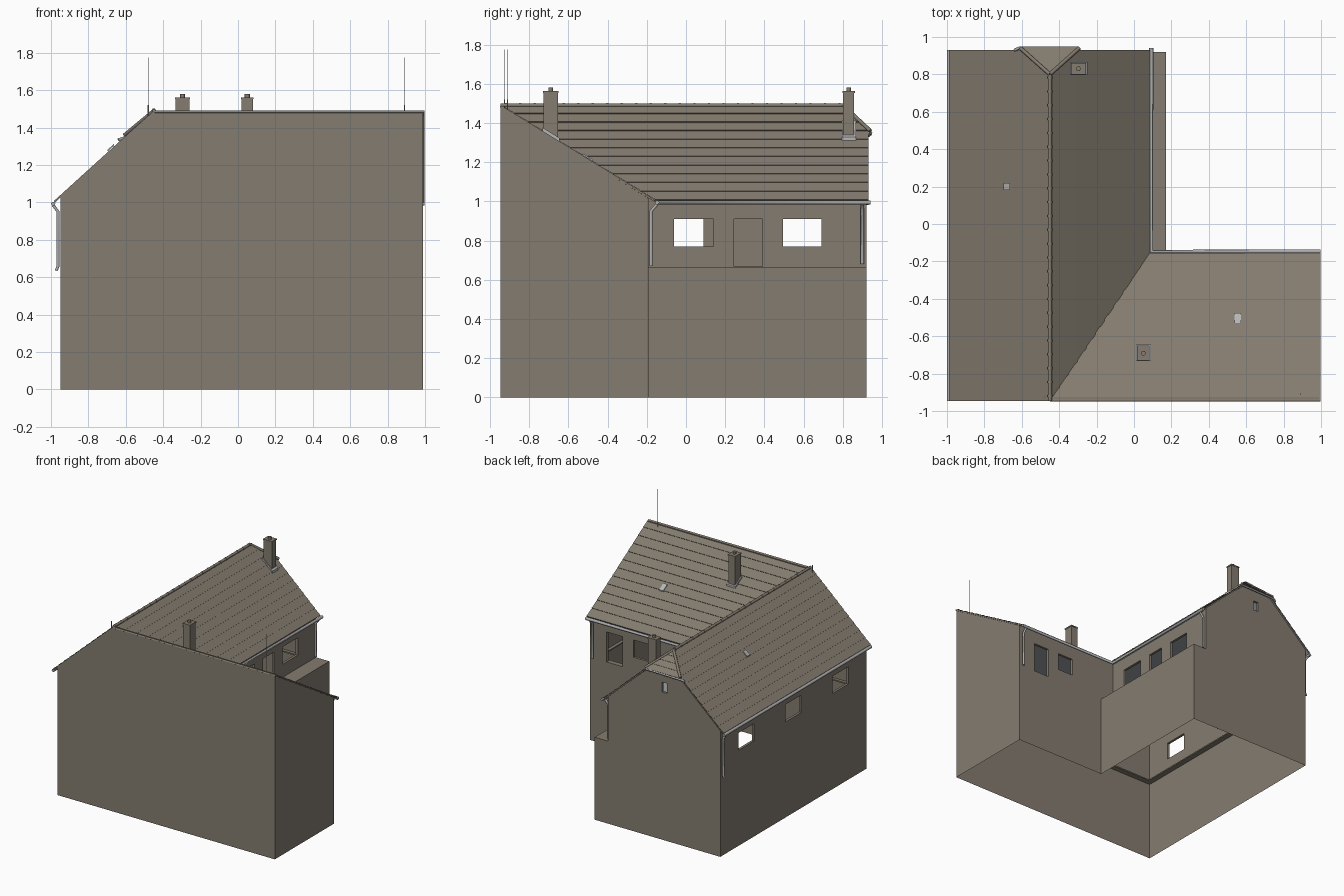
import bpy, bmesh
from mathutils import Vector

cube = bpy.data.objects.get("Cube")
if cube:
    bpy.data.objects.remove(cube, do_unlink=True)


def material(name, color):
    m = bpy.data.materials.new(name)
    m.use_nodes = True
    m.diffuse_color = (*color, 1)
    bsdf = m.node_tree.nodes["Principled BSDF"]
    bsdf.inputs["Base Color"].default_value = (*color, 1)
    return m


WALL = material("plaster", (0.23, 0.20, 0.16))
ROOF = material("roof tile", (0.23, 0.20, 0.16))
CEILING = material("ceiling grey", (0.34, 0.355, 0.38))
METAL = material("zinc grey", (0.42, 0.42, 0.43))
LIGHT = material("light flashing grey", (0.47, 0.47, 0.47))

FRONT, BACK, INNER = -0.945, 0.92, -0.19
WEST, EAST, END, LEDGE = -0.95, 0.05, 0.99, 0.17
FLOOR, THICK, RIM = 0.665, 0.02, 0.045


def add(name, bm, *mats):
    bmesh.ops.recalc_face_normals(bm, faces=bm.faces)
    me = bpy.data.meshes.new(name)
    bm.to_mesh(me)
    bm.free()
    for m in mats:
        me.materials.append(m)
    ob = bpy.data.objects.new(name, me)
    bpy.context.collection.objects.link(ob)
    return ob


def prism(name, pts, offset, mat):
    """Solid made by sweeping a planar polygon along an offset."""
    bm = bmesh.new()
    face = bm.faces.new([bm.verts.new(p) for p in pts])
    new = bmesh.ops.extrude_face_region(bm, geom=[face], use_keep_orig=True)
    verts = [g for g in new["geom"] if isinstance(g, bmesh.types.BMVert)]
    bmesh.ops.translate(bm, verts=verts, vec=offset)
    return add(name, bm, mat)


def box(name, lo, hi, mat):
    (a, b, c), (d, e, f) = lo, hi
    return prism(name, [(a, b, c), (d, b, c), (d, e, c), (a, e, c)], (0, 0, f - c), mat)


def pipe(name, pts, radius, mat=METAL):
    cu = bpy.data.curves.new(name, "CURVE")
    cu.dimensions = "3D"
    cu.bevel_depth = radius
    cu.bevel_resolution = 1
    cu.use_fill_caps = True
    sp = cu.splines.new("POLY")
    sp.points.add(len(pts) - 1)
    for p, co in zip(sp.points, pts):
        p.co = (*co, 1)
    sp.use_smooth = True
    cu.materials.append(mat)
    ob = bpy.data.objects.new(name, cu)
    bpy.context.collection.objects.link(ob)
    return ob


def cut(wall, lo, hi):
    cutter = box(wall.name + "_cutter", lo, hi, WALL)
    cutter.hide_render = cutter.hide_viewport = True
    mod = wall.modifiers.new("opening", "BOOLEAN")
    mod.operation, mod.solver, mod.object = "DIFFERENCE", "EXACT", cutter


# Lower storey: open shell with a flat ledge beside the upper wall
outline = [(WEST, FRONT), (END, FRONT), (END, INNER), (LEDGE, INNER), (LEDGE, BACK), (WEST, BACK)]
bm = bmesh.new()
low = [bm.verts.new((x, y, 0)) for x, y in outline]
top = [bm.verts.new((x, y, FLOOR)) for x, y in outline]
for i in range(len(outline)):
    j = (i + 1) % len(outline)
    bm.faces.new((low[i], low[j], top[j], top[i]))
add("lower_walls", bm, WALL)
box("ledge", (EAST - RIM, INNER, FLOOR - 0.01), (LEDGE, BACK, FLOOR), WALL)

# Narrow floor rim inside the walls
for lo, hi in (((WEST, FRONT), (END, FRONT + RIM)), ((WEST, FRONT + RIM), (WEST + RIM, BACK - RIM)),
               ((WEST, BACK - RIM), (EAST - RIM, BACK)), ((END - RIM, FRONT + RIM), (END, INNER)),
               ((EAST - RIM, INNER - RIM), (END - RIM, INNER))):
    box("floor_rim", (*lo, FLOOR - 0.01), (*hi, FLOOR), WALL)

# Flat grey ceilings over the upper rooms
box("main_ceiling", (WEST + THICK, FRONT + THICK, 1.0), (EAST - THICK, BACK - THICK, 1.008), CEILING)
box("wing_ceiling", (EAST - THICK, FRONT + THICK, 1.0), (END - THICK, INNER - THICK, 1.008), CEILING)

# Upper walls
eave = 1.015
prism("front_wall", [(x, FRONT, z) for x, z in
      [(WEST, FLOOR), (END, FLOOR), (END, 1.486), (-0.45, 1.486), (WEST, 1.036)]], (0, THICK, 0), WALL)
prism("wing_end_wall", [(END, y, z) for y, z in
      [(FRONT + THICK, FLOOR), (INNER, FLOOR), (INNER, eave), (FRONT + THICK, 1.467)]], (-THICK, 0, 0), WALL)
gable = prism("back_gable_wall", [(x, BACK, z) for x, z in
              [(WEST, FLOOR), (EAST, FLOOR), (EAST, 1.03), (-0.32, 1.358), (-0.58, 1.358), (WEST, 1.03)]],
              (0, -THICK, 0), WALL)
west = box("west_wall", (WEST, FRONT + THICK, FLOOR), (WEST + THICK, BACK - THICK, eave), WALL)
east = box("east_wall", (EAST - THICK, INNER - THICK, FLOOR), (EAST, BACK - THICK, eave), WALL)
wing = box("wing_inner_wall", (EAST, INNER - THICK, FLOOR), (END - THICK, INNER, eave), WALL)

# Window and door openings
SILL, HEAD, DOOR = 0.77, 0.91, FLOOR + 0.003
for y in (-0.61, -0.01, 0.59):
    cut(west, (WEST - 0.05, y - 0.1, SILL), (WEST + 0.1, y + 0.1, HEAD))
for y0, y1, z in ((-0.06, 0.14, SILL), (0.245, 0.39, DOOR), (0.495, 0.69, SILL)):
    cut(east, (EAST - 0.1, y0, z), (EAST + 0.05, y1, HEAD))
for x0, x1, z in ((0.7, 0.84, DOOR), (0.46, 0.6, SILL)):
    cut(wing, (x0, INNER - 0.1, z), (x1, INNER + 0.05, HEAD))
cut(gable, (-0.475, BACK - 0.1, 1.19), (-0.43, BACK + 0.05, 1.27))


def roof(name, a, b, c, d, rows):
    """Tile courses from top edge a-b to bottom edge c-d, over a thin lining."""
    a, b, c, d = map(Vector, (a, b, c, d))
    n = (d - c).cross(a - c).normalized()
    if n.z < 0:
        n.negate()
    bm = bmesh.new()
    for i in range(rows):
        t, u = i / rows, (i + 1) / rows
        p, q, r, s = a.lerp(c, t), b.lerp(d, t), b.lerp(d, u), a.lerp(c, u)
        up = n * 0.004
        v = [bm.verts.new(k) for k in (p, q, r + up, s + up, s, r)]
        bm.faces.new(v[:4])
        bm.faces.new((v[3], v[2], v[5], v[4]))
    under = [k - n * 0.01 for k in (a, b, d, c)]
    v = [bm.verts.new(k) for k in (a, b, d, c)]
    w = [bm.verts.new(k) for k in under]
    bm.faces.new(w).material_index = 1
    for i in range(4):
        j = (i + 1) % 4
        bm.faces.new((v[i], v[j], w[j], w[i]))
    bmesh.ops.remove_doubles(bm, verts=bm.verts, dist=0.0005)
    add(name, bm, ROOF, CEILING)


# Roof slopes: saddle roof, lean-to wing roof and clipped back gable
ridge_f, ridge_b = (-0.45, FRONT, 1.49), (-0.45, 0.80, 1.49)
mid_wf, mid_wb = (-0.596, FRONT, 1.36), (-0.596, 0.93, 1.36)
mid_ef, mid_eb = (-0.304, -0.734, 1.36), (-0.304, 0.93, 1.36)
valley = (0.082, -0.157, 1.007)
roof("west_roof_upper", ridge_f, ridge_b, mid_wf, mid_wb, 3)
roof("west_roof_lower", mid_wf, mid_wb, (-0.985, FRONT, 1.007), (-0.985, 0.93, 1.007), 8)
roof("east_roof_upper", ridge_f, ridge_b, mid_ef, mid_eb, 3)
roof("east_roof_lower", mid_ef, mid_eb, valley, (0.082, 0.93, 1.007), 8)
roof("wing_roof", ridge_f, (0.996, FRONT, 1.49), valley, (0.996, -0.157, 1.007), 12)
roof("half_hip_roof", ridge_b, ridge_b, (-0.605, 0.945, 1.355), (-0.295, 0.945, 1.355), 4)

# Ridge and hip caps with collars
pipe("ridge_cap", [ridge_f, ridge_b], 0.011, ROOF)
for i in range(24):
    y = FRONT + 0.02 + i * 0.074
    pipe("ridge_collar", [(-0.45, y, 1.49), (-0.45, y + 0.012, 1.49)], 0.013, ROOF)
for name, end in (("west_hip_cap", (-0.607, 0.94, 1.36)), ("east_hip_cap", (-0.293, 0.94, 1.36))):
    pipe(name, [ridge_b, end], 0.01, ROOF)

# Gutters and downpipes
pipe("west_gutter", [(-0.988, FRONT, 0.993), (-0.988, 0.93, 0.993)], 0.012)
pipe("east_gutter", [(0.092, 0.94, 0.995), (0.092, -0.147, 0.995), (0.996, -0.147, 0.995)], 0.012)
pipe("half_hip_gutter", [(-0.3, 0.942, 1.35), (-0.61, 0.942, 1.345), (-0.64, 0.93, 1.335)], 0.008)
pipe("west_downpipe", [(-0.988, 0.9, 0.985), (-0.962, 0.9, 0.95), (-0.962, 0.9, 0.66), (-0.972, 0.9, 0.635)], 0.009)
pipe("east_downpipe", [(0.09, 0.9, 0.985), (0.062, 0.9, 0.95), (0.062, 0.9, 0.68)], 0.009)
pipe("wing_downpipe", [(0.96, -0.148, 0.985), (0.96, -0.178, 0.95), (0.96, -0.178, 0.67)], 0.009)

# Chimneys with flashing collar, cap and pot
for x, y, sx, sy in ((-0.297, 0.83, -0.89, 0), (0.05, -0.69, 0, -0.616)):
    w, d = (0.037, 0.028) if sx else (0.03, 0.037)
    z = 1.49 - (0.89 * (x + 0.45) if sx else 0.616 * (y - FRONT))
    box("chimney", (x - w, y - d, z - 0.06), (x + w, y + d, 1.552), WALL)
    box("chimney_cap", (x - w - 0.003, y - d - 0.003, 1.552), (x + w + 0.003, y + d + 0.003, 1.562), WALL)
    pipe("chimney_pot", [(x, y, 1.56), (x, y, 1.58)], 0.014, WALL)
    collar = [(x + i, y + j, z + sx * i + sy * j - 0.008) for i, j in
              ((-w - 0.008, -d - 0.006), (w + 0.012, -d - 0.006),
               (w + 0.012, d + 0.008), (-w - 0.008, d + 0.008))]
    prism("chimney_flashing", collar, (0, 0, 0.026), LIGHT)

# Roof hatches, lying just above the tiles
for x, y, sx, sy, h in ((-0.68, 0.2, 0.89, 0, 0.018), (0.555, -0.503, 0, -0.616, 0.026)):
    z = 1.49 - (0.89 * abs(x + 0.45) if sx else 0.616 * (y - FRONT)) + 0.003
    pts = [(x + i, y + j, z + sx * i + sy * j) for i, j in
           ((-0.018, -h), (0.018, -h), (0.018, h), (-0.018, h))]
    prism("roof_hatch", pts, (0, 0, 0.009), LIGHT)

# Lightning rods on short sockets
for x, y in ((-0.48, -0.925), (0.89, -0.91)):
    pipe("lightning_rod", [(x, y, 1.44), (x, y, 1.775)], 0.0015)
    pipe("rod_socket", [(x, y, 1.44), (x, y, 1.52)], 0.003)
